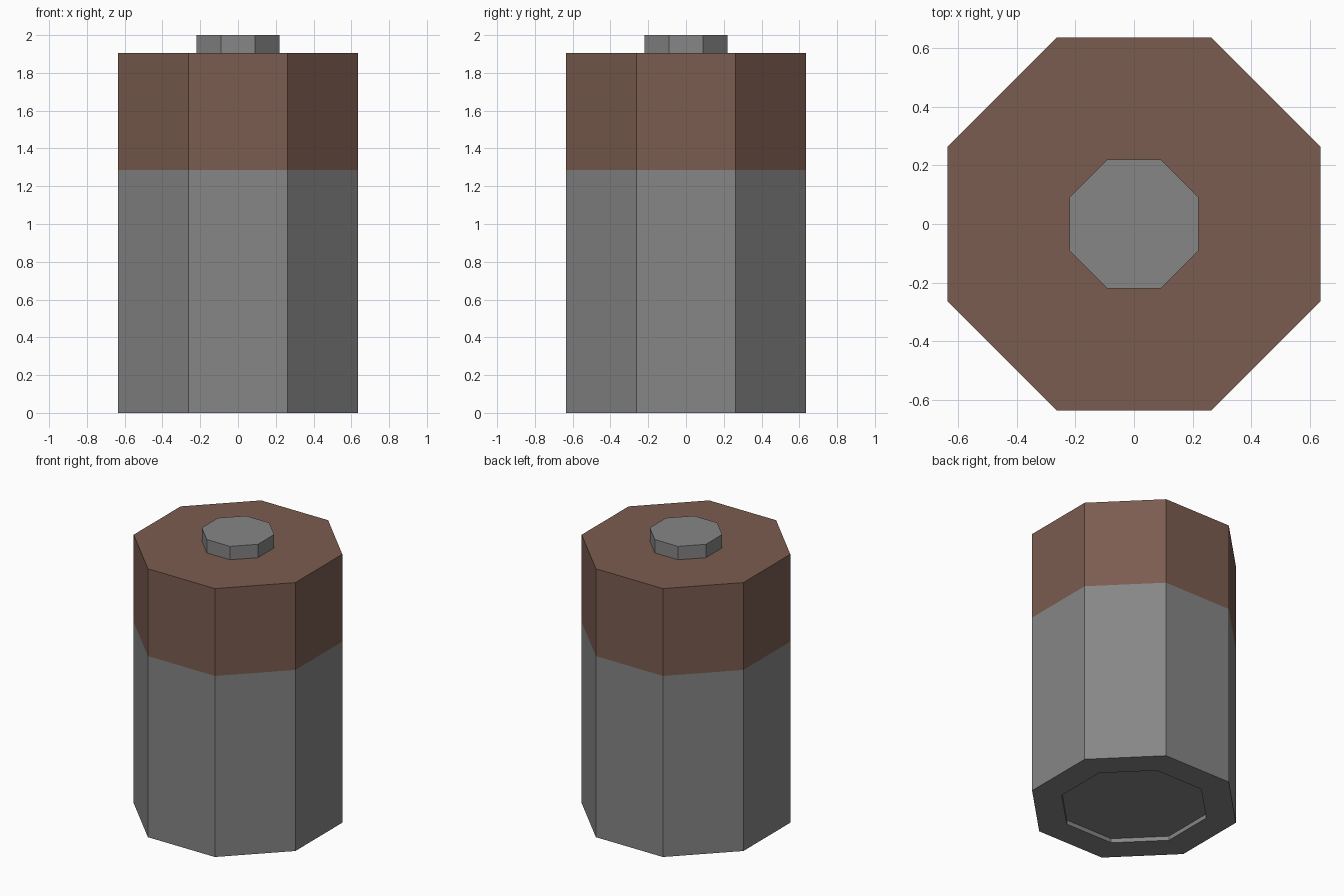
import bpy, bmesh, math

if "Cube" in bpy.data.objects:
    bpy.data.objects.remove(bpy.data.objects["Cube"])

SIDES = 8
C = math.cos(math.pi / SIDES)


def material(name, rgb):
    m = bpy.data.materials.new(name)
    m.diffuse_color = (*rgb, 1)
    m.use_nodes = True
    m.node_tree.nodes["Principled BSDF"].inputs["Base Color"].default_value = m.diffuse_color
    return m


grey = material("grey metal", (0.24, 0.24, 0.24))
brown = material("copper brown", (0.198, 0.107, 0.079))


def lathe(name, profile, mats, rule=lambda z: 0):
    """Octagonal solid from (half width, z) rings, capped at both ends."""
    bm = bmesh.new()
    rings = []
    for half, z in profile:
        r = half / C
        angles = [(i + 0.5) * math.tau / SIDES for i in range(SIDES)]
        rings.append([bm.verts.new((r * math.cos(a), r * math.sin(a), z)) for a in angles])
    for low, high in zip(rings, rings[1:]):
        for i in range(SIDES):
            j = (i + 1) % SIDES
            bm.faces.new((low[i], low[j], high[j], high[i]))
    bm.faces.new(rings[0][::-1])
    bm.faces.new(rings[-1])
    bmesh.ops.recalc_face_normals(bm, faces=bm.faces)
    for f in bm.faces:
        f.material_index = rule(f.calc_center_median().z)
    mesh = bpy.data.meshes.new(name)
    bm.to_mesh(mesh)
    bm.free()
    for m in mats:
        mesh.materials.append(m)
    ob = bpy.data.objects.new(name, mesh)
    bpy.context.collection.objects.link(ob)
    return ob


# Body: recessed base, grey wall, brown upper band and top
lathe("battery_body",
      [(0.45, 0.03), (0.45, 0), (0.635, 0), (0.635, 1.285), (0.635, 1.905), (0.22, 1.905)],
      [grey, brown], lambda z: int(z > 1.285))

# Raised contact on top
lathe("top_terminal", [(0.22, 1.905), (0.22, 2.0)], [grey])

# Remove the hidden body cap underneath the terminal
body = bpy.data.objects["battery_body"].data
bm = bmesh.new()
bm.from_mesh(body)
hidden = [f for f in bm.faces if len(f.verts) == SIDES and f.calc_center_median().z > 1]
bmesh.ops.delete(bm, geom=hidden, context="FACES_ONLY")
bm.to_mesh(body)
bm.free()

# Remove the matching hidden underside of the terminal
cap = bpy.data.objects["top_terminal"].data
bm = bmesh.new()
bm.from_mesh(cap)
hidden = [f for f in bm.faces if f.normal.z < -0.9]
bmesh.ops.delete(bm, geom=hidden, context="FACES_ONLY")
bm.to_mesh(cap)
bm.free()
